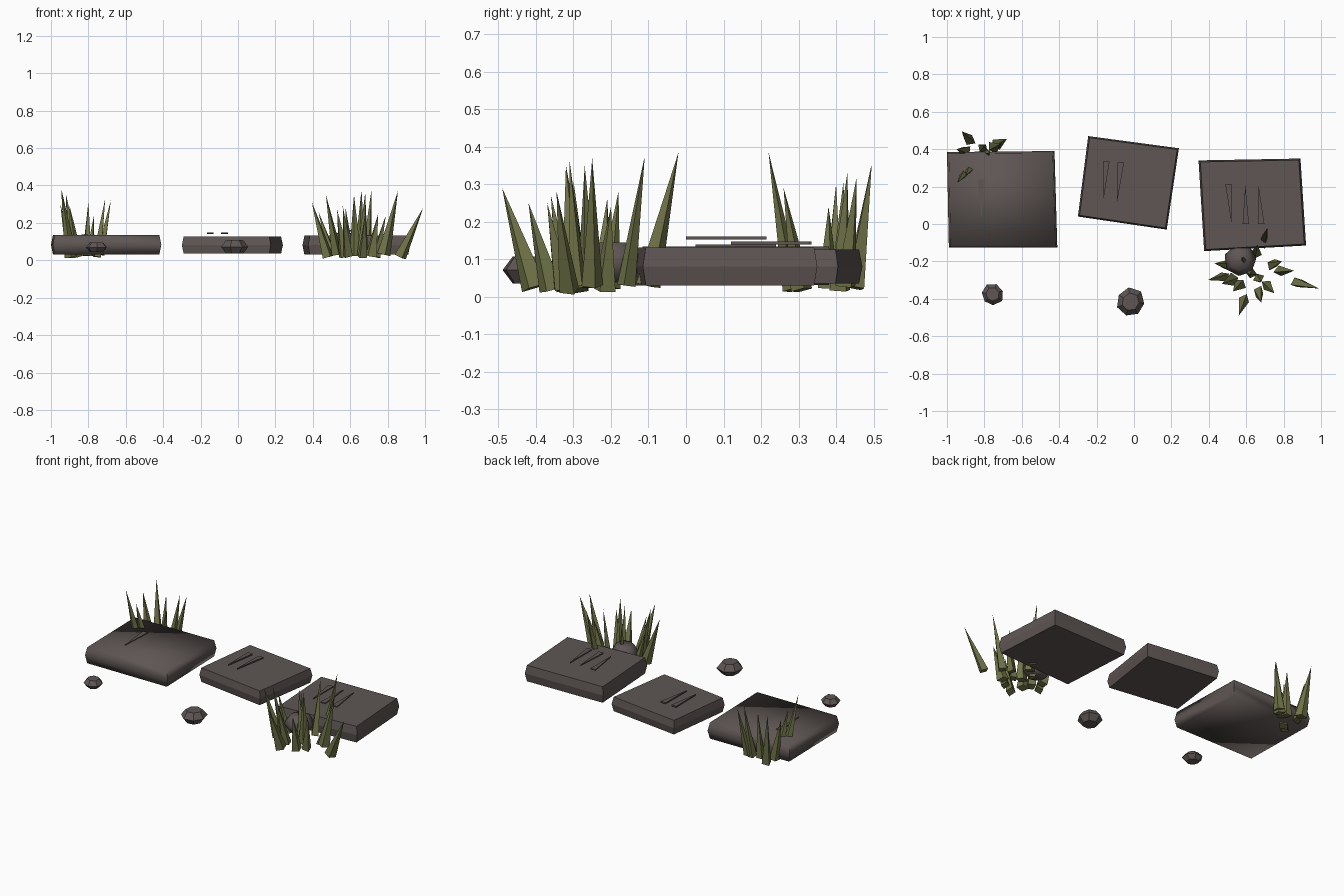
import bpy, bmesh, math, random
from mathutils import Vector

random.seed(4)
if "Cube" in bpy.data.objects:
    bpy.data.objects.remove(bpy.data.objects["Cube"], do_unlink=True)


def material(name, rgb):
    m = bpy.data.materials.new(name)
    m.use_nodes = True
    m.diffuse_color = (*rgb, 1)
    bsdf = m.node_tree.nodes["Principled BSDF"]
    bsdf.inputs["Base Color"].default_value = (*rgb, 1)
    bsdf.inputs["Roughness"].default_value = 0.9
    return m


STONE = material("brown grey stone", (0.112, 0.092, 0.087))
GRASS = material("olive grass", (0.165, 0.175, 0.065))


def add_loft(bm, rings):
    """Skin a stack of equal rings and cap both ends."""
    loops = [[bm.verts.new(p) for p in r] for r in rings]
    n = len(rings[0])
    for low, high in zip(loops, loops[1:]):
        for i in range(n):
            j = (i + 1) % n
            bm.faces.new((low[i], low[j], high[j], high[i]))
    bm.faces.new(loops[0][::-1])
    bm.faces.new(loops[-1])


def finish(bm, name, mat, smooth_angle=None):
    bmesh.ops.recalc_face_normals(bm, faces=bm.faces[:])
    mesh = bpy.data.meshes.new(name)
    bm.to_mesh(mesh)
    bm.free()
    mesh.materials.append(mat)
    ob = bpy.data.objects.new(name, mesh)
    bpy.context.collection.objects.link(ob)
    if smooth_angle:
        bpy.ops.object.select_all(action="DESELECT")
        ob.select_set(True)
        bpy.context.view_layer.objects.active = ob
        bpy.ops.object.shade_smooth_by_angle(angle=math.radians(smooth_angle))
    return ob


def bulged(name, outline, bottom, top, inset, smooth_angle=None):
    """Solid whose waist follows the outline, narrower above and below."""
    cx = sum(p[0] for p in outline) / len(outline)
    cy = sum(p[1] for p in outline) / len(outline)

    def ring(k, z):
        return [(cx + (x - cx) * k, cy + (y - cy) * k, z) for x, y in outline]

    bm = bmesh.new()
    add_loft(bm, [ring(inset, bottom), ring(1, (bottom + top) / 2), ring(inset, top)])
    return finish(bm, name, mat=STONE, smooth_angle=smooth_angle)


# Paving slabs
bulged("right_slab", [(-1, .385), (-.425, .39), (-.41, -.125), (-.99, -.125)],
       .032, .134, .965, 84)
bulged("middle_slab", [(-.245, .47), (.24, .405), (.175, -.03), (-.3, .04)],
       .036, .126, .965)
bulged("left_slab", [(.345, .34), (.89, .35), (.92, -.115), (.375, -.145)],
       .03, .132, .965)


# Thin wedge-shaped chips on the slabs: wide end, pointed end, height
def chip(name, wide, point, z):
    a, b = Vector((*wide, z)), Vector((*point, z))
    side = Vector((.017, 0, 0))
    up = Vector((0, 0, .008))
    bm = bmesh.new()
    base = [a - side, b, a + side]
    add_loft(bm, [base, [p + up for p in base]])
    finish(bm, name, STONE)


chips = [("right_chip", (-.82, .24), (-.815, .025), .131),
         ("middle_chip_1", (-.148, .335), (-.163, .13), .14),
         ("middle_chip_2", (-.07, .33), (-.09, .12), .14),
         ("left_chip_1", (.505, .215), (.52, .01), .153),
         ("left_chip_2", (.598, 0), (.595, .21), .153),
         ("left_chip_3", (.68, 0), (.665, .215), .153)]
for c in chips:
    chip(*c)


# Loose rocks
def rock(name, x, y, radius, bottom, top, turn, smooth_angle=None):
    outline = []
    for i in range(7):
        a = math.tau * i / 7 + turn
        r = radius * random.uniform(.92, 1.05)
        outline.append((x + r * math.cos(a), y + r * math.sin(a)))
    bulged(name, outline, bottom, top, .62, smooth_angle)


rock("right_rock", -.757, -.375, .061, .043, .095, .3)
rock("middle_rock", -.018, -.418, .078, .035, .108, .8)
rock("left_rock", .57, -.195, .088, .04, .145, .1, 70)


# Grass tufts: each blade is a slim four-sided spike leaning outward
def tuft(name, centre, spread, tips):
    bm = bmesh.new()
    c = Vector((*centre, 0))
    for i, t in enumerate(tips):
        tip = Vector(t)
        root = c + (Vector((t[0], t[1], 0)) - c) * spread
        root.z = .018 + .006 * (i % 3)
        axis = (tip - root).normalized()
        u = axis.cross(Vector((0, 1, 0))).normalized()
        v = axis.cross(u)
        turn = random.uniform(0, math.pi)
        width = random.uniform(.03, .037)
        ring = []
        for k in range(4):
            a = turn + k * math.pi / 2
            r = width * (1 if k % 2 else .8)
            ring.append(bm.verts.new(root + (u * math.cos(a) + v * math.sin(a)) * r))
        peak = bm.verts.new(tip)
        for k in range(4):
            bm.faces.new((ring[k], ring[(k + 1) % 4], peak))
        bm.faces.new(ring[::-1])
    finish(bm, name, GRASS)


tuft("front_grass", (.64, -.25), .65, [
    (.99, -.345, .28), (.56, -.49, .29), (.715, -.02, .385), (.395, -.3, .31),
    (.43, -.21, .26), (.47, -.32, .35), (.68, -.42, .25), (.75, -.37, .25),
    (.855, -.25, .37), (.79, -.2, .24), (.62, -.27, .35), (.66, -.11, .375),
    (.53, -.36, .27), (.575, -.18, .28), (.68, -.31, .36)])
tuft("back_grass", (-.82, .38), .6, [
    (-.945, .22, .385), (-.92, .495, .355), (-.68, .455, .32), (-.71, .43, .33),
    (-.8, .42, .31), (-.95, .4, .3), (-.9, .26, .29), (-.77, .38, .24)])
